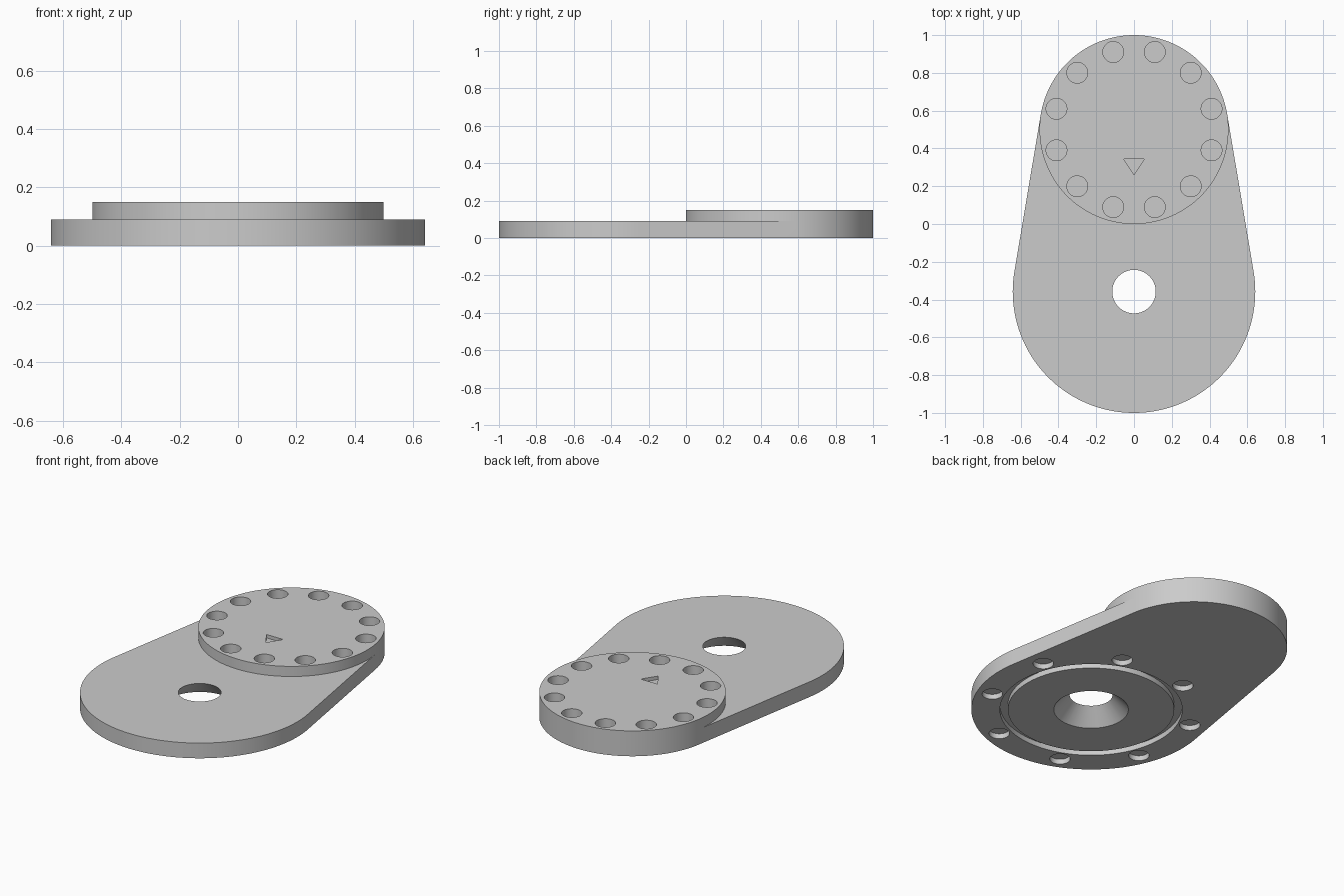
import bpy, bmesh
from math import sin, cos, pi, radians
from mathutils import Matrix

old = bpy.data.objects.get("Cube")
if old:
    bpy.data.objects.remove(old, do_unlink=True)

# Main dimensions
BIG_Y, BIG_R = -0.358, 0.642
SMALL_Y, SMALL_R = 0.5, 0.5
BASE_TOP, PLATE_TOP = 0.09, 0.15

grey = bpy.data.materials.new("plain grey")
grey.use_nodes = True
grey.diffuse_color = (0.6, 0.6, 0.6, 1)
grey.node_tree.nodes["Principled BSDF"].inputs["Base Color"].default_value = (0.6, 0.6, 0.6, 1)


def arc(cy, r, start, end):
    return [(r * cos(radians(a)), cy + r * sin(radians(a))) for a in range(start, end + 1, 2)]


def prism(bm, outline, z0, z1):
    face = bm.faces.new([bm.verts.new((x, y, z0)) for x, y in outline])
    out = bmesh.ops.extrude_face_region(bm, geom=[face])
    top = [v for v in out["geom"] if isinstance(v, bmesh.types.BMVert)]
    bmesh.ops.translate(bm, verts=top, vec=(0, 0, z1 - z0))


def frustum(bm, x, y, z0, z1, r0, r1):
    bmesh.ops.create_cone(bm, cap_ends=True, segments=64, radius1=r0, radius2=r1,
                          depth=z1 - z0, matrix=Matrix.Translation((x, y, (z0 + z1) / 2)))


def ring(bm, y, r0, r1, z0, z1, n=128):
    section = [(r0, z0), (r1, z0), (r1, z1), (r0, z1)]
    loops = [[bm.verts.new((r * cos(2 * pi * i / n), y + r * sin(2 * pi * i / n), z))
              for r, z in section] for i in range(n)]
    for a, b in zip(loops, loops[1:] + loops[:1]):
        for k in range(4):
            j = (k + 1) % 4
            bm.faces.new((a[k], b[k], b[j], a[j]))


def hole_circle(bm, y, radius, count, z0, z1, r=0.055):
    for i in range(count):
        a = 2 * pi * (i + 0.5) / count
        frustum(bm, radius * cos(a), y + radius * sin(a), z0, z1, r, r)


def finish(bm, name):
    bmesh.ops.recalc_face_normals(bm, faces=bm.faces[:])
    mesh = bpy.data.meshes.new(name)
    bm.to_mesh(mesh)
    bm.free()
    mesh.materials.append(grey)
    obj = bpy.data.objects.new(name, mesh)
    bpy.context.collection.objects.link(obj)
    return obj


def combine(target, other, operation):
    mod = target.modifiers.new("cut", "BOOLEAN")
    mod.operation = operation
    mod.solver = "EXACT"
    mod.object = other
    bpy.ops.object.select_all(action="DESELECT")
    bpy.context.view_layer.objects.active = target
    target.select_set(True)
    bpy.ops.object.modifier_apply(modifier=mod.name)
    bpy.data.objects.remove(other, do_unlink=True)


# Tapered base with two rounded ends
bm = bmesh.new()
prism(bm, arc(SMALL_Y, SMALL_R, 10, 170) + arc(BIG_Y, BIG_R, 170, 370), 0, BASE_TOP)
body = finish(bm, "tapered_base")

# Raised round plate on the small end
bm = bmesh.new()
prism(bm, arc(SMALL_Y, SMALL_R, 0, 358), BASE_TOP, PLATE_TOP)
combine(body, finish(bm, "round_plate"), "UNION")

bm = bmesh.new()
# Blind holes and triangular pointer mark in the plate
hole_circle(bm, SMALL_Y, 0.425, 12, BASE_TOP, PLATE_TOP + 0.02)
prism(bm, [(-0.055, 0.345), (0, 0.26), (0.055, 0.345)], PLATE_TOP - 0.02, PLATE_TOP + 0.02)
# Underside: blind holes, round groove and countersunk through hole
hole_circle(bm, BIG_Y, 0.555, 8, -0.02, 0.03)
ring(bm, BIG_Y, 0.446, 0.489, -0.02, 0.03)
slope = (0.2 - 0.115) / BASE_TOP
frustum(bm, 0, BIG_Y, -0.02, BASE_TOP + 0.02, 0.2 + 0.02 * slope, 0.115 - 0.02 * slope)
cutter = finish(bm, "hole_cutter")
cutter.hide_render = True
combine(body, cutter, "DIFFERENCE")

bpy.ops.object.shade_smooth_by_angle(angle=radians(30))
